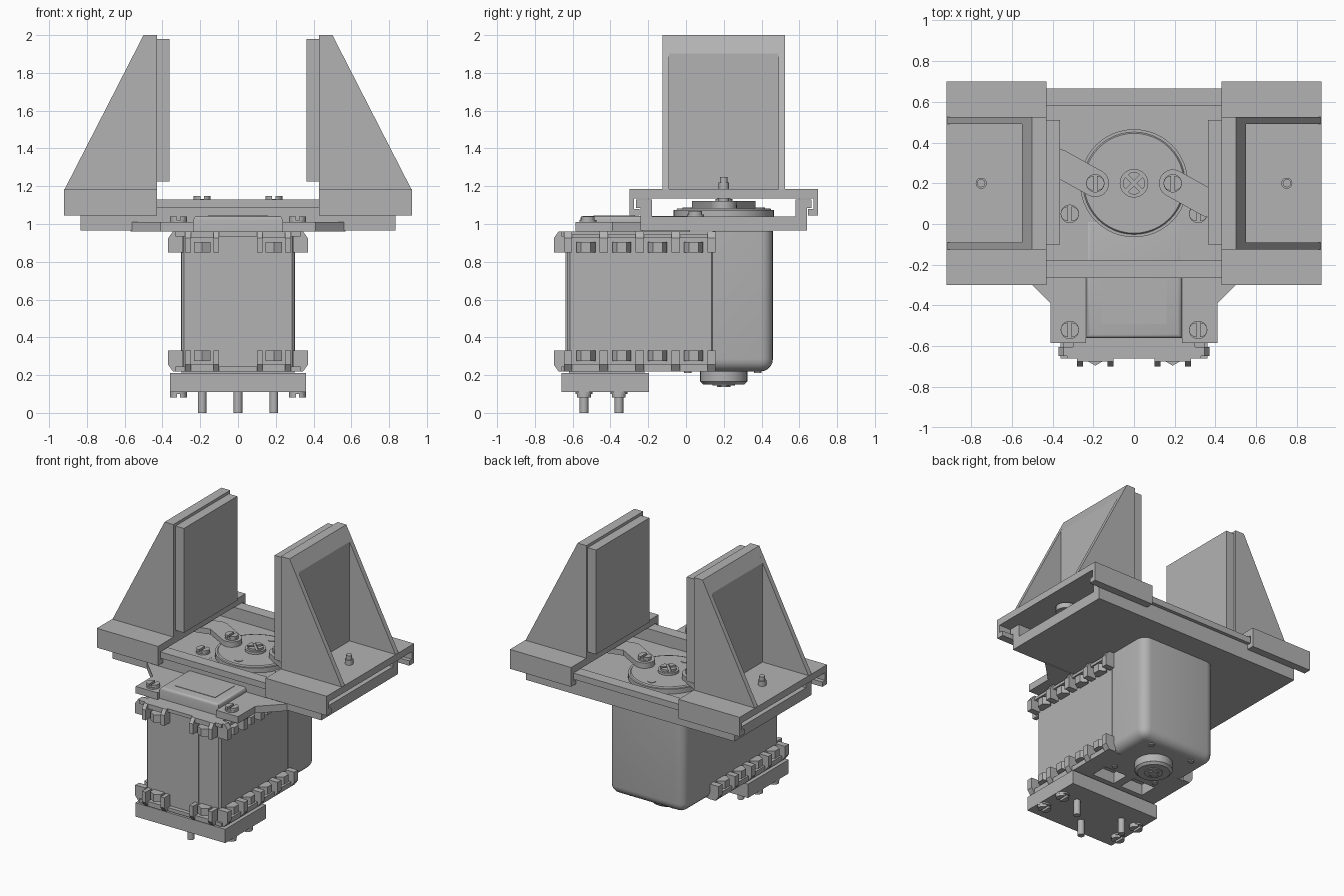
import bpy, bmesh, math
from mathutils import Matrix, Vector

if "Cube" in bpy.data.objects:
    bpy.data.objects.remove(bpy.data.objects["Cube"], do_unlink=True)

grey = bpy.data.materials.new("plain grey")
grey.use_nodes = True
colour = (0.45, 0.45, 0.45, 1)
grey.diffuse_color = colour
grey.node_tree.nodes["Principled BSDF"].inputs["Base Color"].default_value = colour

AXIS_Y = 0.2  # output shaft position
PITCH = 0.19  # spacing of the mounting holes


def finish(name, bm, smooth=False):
    bmesh.ops.recalc_face_normals(bm, faces=bm.faces)
    mesh = bpy.data.meshes.new(name)
    bm.to_mesh(mesh)
    bm.free()
    mesh.materials.append(grey)
    ob = bpy.data.objects.new(name, mesh)
    bpy.context.collection.objects.link(ob)
    if smooth:
        bpy.ops.object.select_all(action="DESELECT")
        ob.select_set(True)
        bpy.context.view_layer.objects.active = ob
        bpy.ops.object.shade_smooth_by_angle(angle=math.radians(35))
    return ob


def box(name, x, y, z, bevel=None, width=0.0, segments=1):
    """Box from ranges; bevel picks edges by their midpoint and direction."""
    bm = bmesh.new()
    bmesh.ops.create_cube(bm, size=1)
    for v in bm.verts:
        v.co = Vector([r[0] if c < 0 else r[1] for c, r in zip(v.co, (x, y, z))])
    if bevel:
        edges = [e for e in bm.edges
                 if bevel((e.verts[0].co + e.verts[1].co) / 2, e.verts[0].co - e.verts[1].co)]
        bmesh.ops.bevel(bm, geom=edges, offset=width, segments=segments, profile=0.5, affect="EDGES")
    return finish(name, bm, segments > 1)


def prism(name, outline, axis, lo, hi, smooth=False):
    """Extrude a 2D outline: xz along y, yz along x or xy along z."""
    place = {"x": lambda a, b: (lo, a, b), "y": lambda a, b: (a, lo, b),
             "z": lambda a, b: (a, b, lo)}[axis]
    bm = bmesh.new()
    face = bm.faces.new([bm.verts.new(place(a, b)) for a, b in outline])
    out = bmesh.ops.extrude_face_region(bm, geom=[face])
    shift = Vector([hi - lo if axis == k else 0 for k in "xyz"])
    bmesh.ops.translate(bm, vec=shift, verts=[g for g in out["geom"] if isinstance(g, bmesh.types.BMVert)])
    return finish(name, bm, smooth)


def cylinder(name, x, y, lo, hi, r, sides=32, top=None):
    bm = bmesh.new()
    bmesh.ops.create_cone(bm, cap_ends=True, segments=sides, radius1=r, radius2=top or r,
                          depth=hi - lo, matrix=Matrix.Translation((x, y, (lo + hi) / 2)))
    return finish(name, bm, sides > 8)


def screw(name, x, y, z, r=0.045, up=1, parts=2, h=0.03):
    """Screw head: a disc under sectors set apart by the driver slot."""
    a, b = sorted((z, z + up * h * 0.4))
    cylinder(name + "_base", x, y, a, b, r)
    a, b = sorted((z + up * h * 0.3, z + up * h))
    sweep = 2 * math.pi / parts
    gap = 0.009 if parts == 2 else 0.013
    for i in range(parts):
        mid = i * sweep
        cx, cy = x + gap * math.cos(mid), y + gap * math.sin(mid)
        pts = [(cx + (r - gap) * math.cos(mid + sweep * (k / 10 - 0.5)),
                cy + (r - gap) * math.sin(mid + sweep * (k / 10 - 0.5))) for k in range(11)]
        if parts > 2:
            pts.append((cx, cy))
        prism(f"{name}_head", pts, "z", a, b)


def cut(ob, cutter):
    cutter.hide_render = True
    cutter.hide_set(True)
    mod = ob.modifiers.new("cut", "BOOLEAN")
    mod.operation, mod.solver, mod.object = "DIFFERENCE", "EXACT", cutter


# Servo case: square front section, rounded gear section
motor = box("motor_case", (-0.3, 0.3), (-0.63, 0.15), (0.22, 0.96),
            lambda m, d: abs(d.z) > 0.1, 0.015)
box("front_panel", (-0.13, 0.13), (-0.637, -0.62), (0.26, 0.95))
box("back_gear_case", (-0.303, 0.303), (0.14, 0.46), (0.22, 0.962),
    lambda m, d: (m.y > 0.4 and m.z < 0.9) or (m.z < 0.3 and abs(d.y) > 0.1), 0.065, 5)
for s in (-1, 1):
    cut(motor, box("socket_cutter", sorted((s * 0.03, s * 0.21)), (-0.17, -0.04), (0.1, 0.3)))
    for y in (0.01, 0.38):
        cylinder("case_screw", s * 0.17, y, 0.212, 0.23, 0.02, 16)
    screw("top_case_screw", s * 0.2, 0.4, 0.945, 0.04, h=0.015)

# Idler boss under the case
cylinder("idler_boss", 0, AXIS_Y, 0.165, 0.23, 0.125)
cylinder("idler_rim", 0, AXIS_Y, 0.15, 0.166, 0.108, top=0.125)
cylinder("idler_washer", 0, AXIS_Y, 0.145, 0.16, 0.06)
screw("idler_screw", 0, AXIS_Y, 0.146, 0.035, -1, 4, 0.008)

# Nut clips along the top and bottom edges
for level in (-1, 1):
    def zz(z):
        return z if level > 0 else 1.18 - z
    low, mid, top = zz(0.85), zz(0.925), zz(0.96)
    shelf = sorted((mid, top))
    nut = sorted((zz(0.85), zz(0.905)))
    for s in (-1, 1):
        profile = [(s * 0.29, low), (s * 0.37, low), (s * 0.37, mid), (s * 0.345, top), (s * 0.29, top)]
        for i in range(5):
            y = -0.625 + i * PITCH
            prism("side_clip_post", profile, "y", y - 0.022, y + 0.022)
        for i in range(4):
            y = -0.53 + i * PITCH
            cylinder("side_nut", s * 0.315, y, *nut, 0.05, 6)
            box("side_clip_shelf", sorted((s * 0.29, s * 0.345)), (y - 0.1, y + 0.1),
                shelf if level < 0 else (mid, 0.945))
        # Front clips
        for dx in (-0.075, 0.075):
            x = s * PITCH + dx
            prism("front_clip_post", [(-0.62, low), (-0.7, low), (-0.7, mid), (-0.675, top), (-0.62, top)],
                  "x", x - 0.015, x + 0.015)
        box("front_clip_shelf", (s * PITCH - 0.075, s * PITCH + 0.075), (-0.675, -0.62), shelf)
        cylinder("front_nut", s * PITCH, -0.645, *nut, 0.05, 6)
    box("front_clip_bar", (-0.33, 0.33), (-0.66, -0.62), sorted((zz(0.935), top)))

# Foot plate with screws and pins
box("foot_plate", (-0.36, 0.36), (-0.66, -0.195), (0.11, 0.21))
box("foot_spacer", (-0.3, 0.3), (-0.62, -0.22), (0.2, 0.23))
for s in (-1, 1):
    for y in (-0.54, -0.355):
        screw("foot_screw", s * 0.315, y, 0.111, up=-1)
for x, y in ((-PITCH, -0.355), (PITCH, -0.355), (0, -0.54)):
    cylinder("foot_pin", x, y, 0, 0.12, 0.023, 20)

# Mounting plate, slide floor and gear housing
half = [(0.235, -0.585), (0.41, -0.585), (0.41, -0.39), (0.57, -0.23), (0.235, -0.23)]
for s in (-1, 1):
    prism("mount_ear", [(s * x, y) for x, y in half], "z", 0.96, 1.01)
    screw("ear_screw", s * 0.315, -0.52, 1.009)
    screw("floor_screw", s * 0.315, 0.05, 1.039)
box("slide_floor", (-0.835, 0.835), (-0.24, 0.64), (0.965, 1.04))
box("gear_housing", (-0.235, 0.235), (-0.56, 0.02), (0.95, 1.043),
    lambda m, d: m.z > 1 and abs(d.z) < 0.1, 0.02, 3)
box("housing_panel", (-0.16, 0.16), (-0.49, -0.27), (1.04, 1.046))

# Slide rails, one T-lip on each side
for s in (-1, 1):
    def yy(d):
        return AXIS_Y + s * d
    prism("slide_rail", [(yy(0.38), 1.03), (yy(0.44), 1.03), (yy(0.44), 1.085), (yy(0.465), 1.085),
                         (yy(0.465), 1.13), (yy(0.38), 1.13)], "x", -0.835, 0.835)

# Output horn
horn = cylinder("horn_disc", 0, AXIS_Y, 1.035, 1.075, 0.265, 48)
cylinder("horn_top", 0, AXIS_Y, 1.07, 1.083, 0.255, 48, 0.245)
cylinder("horn_hub", 0, AXIS_Y, 1.08, 1.1, 0.07)
screw("horn_screw", 0, AXIS_Y, 1.095, 0.055, 1, 4, 0.02)
for d in (-PITCH, PITCH):
    cylinder("horn_bolt", 0, AXIS_Y + d, 1.08, 1.087, 0.028, 20)


def link_bar(name, p, q, r=0.068):
    """Bar with round ends between two points."""
    a = math.atan2(q[1] - p[1], q[0] - p[0])
    pts = [(c[0] + r * math.cos(a + t + k * math.pi / 10), c[1] + r * math.sin(a + t + k * math.pi / 10))
           for c, t in ((q, -math.pi / 2), (p, math.pi / 2)) for k in range(11)]
    prism(name, pts, "z", 1.083, 1.122, True)


# Links and jaws; the links turn half round the shaft, the jaws mirror
for s in (-1, 1):
    elbow = (s * 0.37, AXIS_Y - s * 0.1)
    link_bar("link_inner", (s * PITCH, AXIS_Y), elbow)
    link_bar("link_outer", elbow, (s * 0.75, AXIS_Y))
    screw("link_screw", s * PITCH, AXIS_Y, 1.12, h=0.028)
    cylinder("jaw_pin", s * 0.75, AXIS_Y, 1.1, 1.22, 0.027, 20)
    cylinder("jaw_pin_tip", s * 0.75, AXIS_Y, 1.21, 1.25, 0.02, 20)

    # Slider that wraps the rails
    box("jaw_slider_top", sorted((s * 0.43, s * 0.92)), (-0.3, 0.7), (1.135, 1.185))
    for t in (-1, 1):
        prism("jaw_slider_hook", [(AXIS_Y + t * d, z) for d, z in (
            (0.5, 1.045), (0.445, 1.045), (0.445, 1.08), (0.475, 1.08), (0.475, 1.14), (0.5, 1.14))],
            "x", s * 0.43, s * 0.92)
        # Side gussets
        prism("jaw_gusset", [(s * x, z) for x, z in ((0.43, 1.18), (0.92, 1.18), (0.5, 2), (0.43, 2))],
              "y", AXIS_Y + t * 0.29, AXIS_Y + t * 0.325)
    prism("jaw_wall", [(s * x, z) for x, z in ((0.43, 1.18), (0.55, 1.18), (0.55, 1.902), (0.5, 2), (0.43, 2))],
          "y", AXIS_Y - 0.291, AXIS_Y + 0.291)
    box("jaw_pad", sorted((s * 0.363, s * 0.435)), (-0.1, 0.51), (1.225, 1.98))
